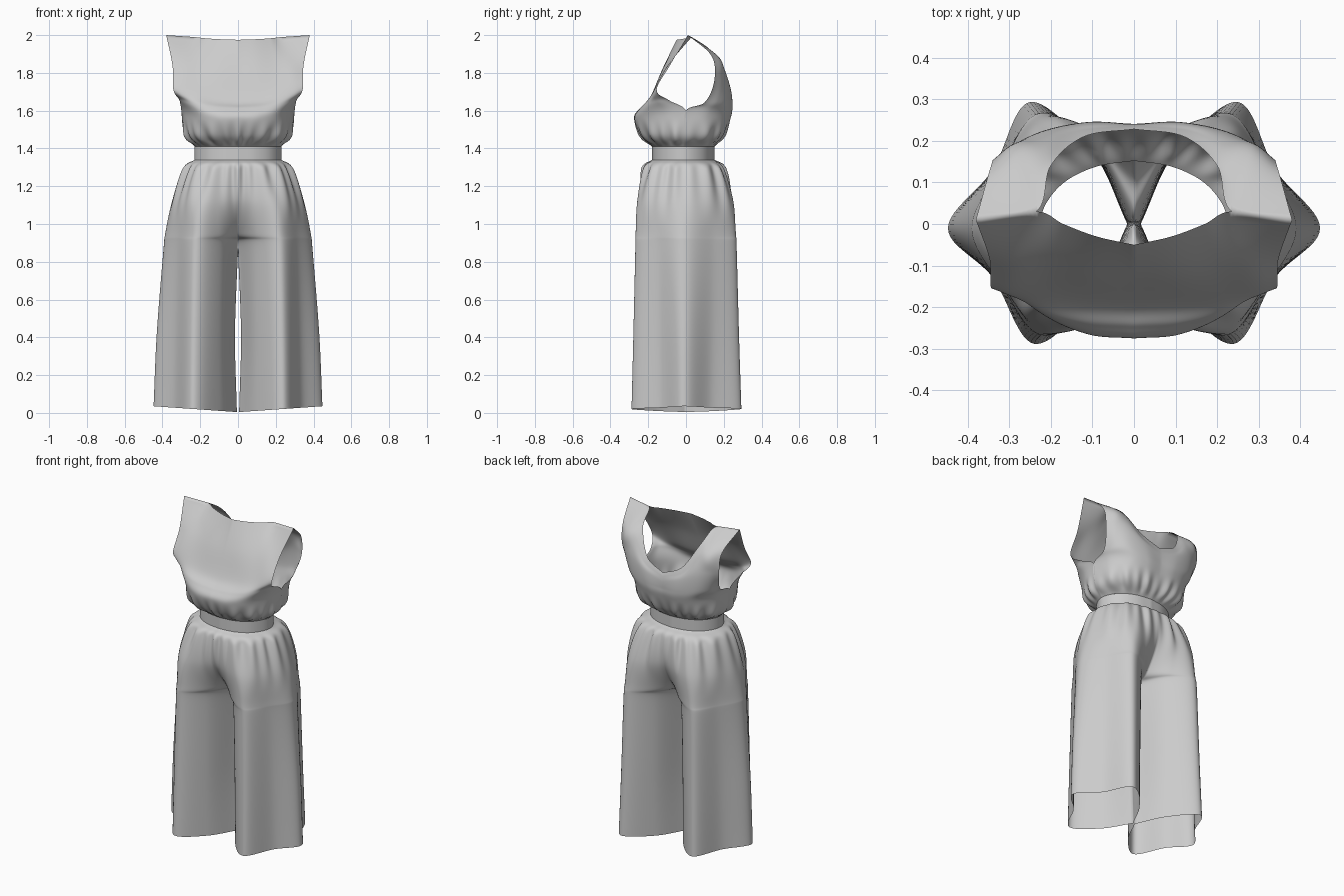
import bpy, bmesh, math


def spline(pts, t):
    """Catmull-Rom point on a list of equal-length tuples, t in 0..1."""
    n = len(pts) - 1
    i = min(int(t * n), n - 1)
    f = t * n - i
    p1, p2 = pts[i], pts[i + 1]
    p0 = pts[i - 1] if i > 0 else [2 * a - b for a, b in zip(p1, p2)]
    p3 = pts[i + 2] if i + 2 <= n else [2 * b - a for a, b in zip(p1, p2)]
    return [0.5 * (2 * b + (c - a) * f + (2 * a - 5 * b + 4 * c - d) * f * f
            + (3 * b - a - 3 * c + d) * f ** 3)
            for a, b, c, d in zip(p0, p1, p2, p3)]


def fade(z, lo, peak, hi):
    if z <= lo or z >= hi:
        return 0
    f = (z - lo) / (peak - lo) if z < peak else (hi - z) / (hi - peak)
    return f * f * (3 - 2 * f)


def gather(p):
    """Small pleats running out of both edges of the waistband."""
    x, y, z = p
    amp = 0.011 * fade(z, 1.41, 1.445, 1.56) + 0.011 * fade(z, 0.98, 1.29, 1.34)
    if amp == 0:
        return p
    a = math.atan2(x, -(y + 0.01))
    r = max(math.hypot(x, y + 0.01), 0.01)
    d = amp * (0.65 * math.cos(22 * a + 0.8 * math.sin(5 * a)) + 0.45 * math.cos(13 * a))
    return [x + x / r * d, y + (y + 0.01) / r * d, z]


def patch(bm, rows, nu, nv, fix=None):
    """Fill a control net with a smooth quad sheet."""
    grid = []
    for j in range(nv + 1):
        v = j / nv
        ctrl = [spline([r[k] for r in rows], v) for k in range(len(rows[0]))]
        line = []
        for i in range(nu + 1):
            p = spline(ctrl, i / nu)
            if fix:
                p = fix(p, i / nu, v, ctrl)
            p = gather(p)
            p[0] = max(p[0], 0)
            line.append(bm.verts.new(p))
        grid.append(line)
    for a, b in zip(grid, grid[1:]):
        for i in range(nu):
            bm.faces.new((a[i], a[i + 1], b[i + 1], b[i]))


def finish(bm, name):
    """Weld, smooth and mirror the half garment."""
    bmesh.ops.remove_doubles(bm, verts=bm.verts, dist=0.0004)
    bmesh.ops.recalc_face_normals(bm, faces=bm.faces)
    for f in bm.faces:
        f.smooth = True
    me = bpy.data.meshes.new(name)
    bm.to_mesh(me)
    bm.free()
    ob = bpy.data.objects.new(name, me)
    bpy.context.collection.objects.link(ob)
    m = ob.modifiers.new("mirror", 'MIRROR')
    m.merge_threshold = 0.001


def level(z, pts):
    return [(x, y, z) for x, y in pts]


# Half waist outline, front centre to back centre
WAIST = [(0, -.18), (.09, -.167), (.165, -.13), (.212, -.072), (.23, -.012),
         (.212, .048), (.165, .102), (.09, .138), (0, .152)]

# Waistband
bm = bmesh.new()
patch(bm, [level(z, WAIST) for z in (1.34, 1.375, 1.41)], 64, 4)
finish(bm, "waistband")

# Bodice: front panel with draped neckline, back panel with scooped neckline
FRONT = [
    level(1.41, WAIST[:5]),
    level(1.47, [(0, -.24), (.1, -.235), (.2, -.19), (.265, -.1), (.285, -.005)]),
    [(0, -.275, 1.56), (.11, -.265, 1.56), (.21, -.215, 1.57), (.28, -.11, 1.59), (.30, 0, 1.60)],
    [(0, -.247, 1.61), (.12, -.24, 1.615), (.22, -.215, 1.63), (.29, -.155, 1.65), (.31, -.09, 1.655)],
    [(0, -.195, 1.66), (.12, -.19, 1.67), (.22, -.18, 1.69), (.295, -.17, 1.70), (.342, -.155, 1.71)],
    [(0, -.125, 1.82), (.1, -.12, 1.825), (.2, -.105, 1.83), (.28, -.095, 1.84), (.347, -.085, 1.84)],
    [(0, -.05, 1.975), (.09, -.03, 1.978), (.17, 0, 1.983), (.235, .03, 1.99), (.38, .01, 2.0)],
]
BACK = [
    level(1.41, WAIST[:3:-1]),
    level(1.47, [(0, .2), (.1, .2), (.2, .165), (.265, .09), (.285, -.005)]),
    [(0, .235, 1.57), (.1, .237, 1.57), (.2, .207, 1.58), (.275, .12, 1.59), (.30, 0, 1.60)],
    [(0, .24, 1.62), (.11, .245, 1.63), (.22, .22, 1.65), (.28, .17, 1.65), (.307, .1, 1.645)],
    [(0, .24, 1.66), (.12, .24, 1.70), (.22, .22, 1.76), (.29, .19, 1.77), (.335, .15, 1.76)],
    [(0, .235, 1.69), (.13, .225, 1.74), (.215, .19, 1.85), (.28, .175, 1.88), (.345, .135, 1.89)],
    [(0, .228, 1.71), (.12, .21, 1.77), (.2, .14, 1.91), (.235, .03, 1.99), (.38, .01, 2.0)],
]


def shoulder(p, u, v, ctrl):
    # straight shared shoulder seam
    if v == 1 and u >= 0.75:
        f = (u - 0.75) * 4
        return [a + (b - a) * f for a, b in zip(ctrl[3], ctrl[4])]
    return p


bm = bmesh.new()
patch(bm, FRONT, 48, 60, shoulder)
patch(bm, BACK, 48, 60, shoulder)
finish(bm, "bodice")

# Wide trousers: waist outline opening into a four-lobed leg section
LEGS = [
    level(1.34, WAIST),
    level(1.295, [(0, -.225), (.11, -.22), (.2, -.185), (.262, -.1), (.29, 0),
                  (.262, .1), (.2, .17), (.11, .2), (0, .208)]),
    level(1.12, [(0, -.215), (.11, -.245), (.215, -.25), (.3, -.15), (.35, -.005),
                 (.3, .14), (.215, .24), (.11, .24), (0, .21)]),
    level(.95, [(0, -.1), (.1, -.21), (.22, -.265), (.315, -.15), (.385, -.01),
                (.315, .14), (.225, .262), (.1, .21), (0, .11)]),
    level(.86, [(0, 0), (.095, -.18), (.225, -.268), (.32, -.145), (.395, -.01),
                (.32, .14), (.23, .268), (.095, .18), (0, 0)]),
    level(.42, [(.016, 0), (.1, -.175), (.235, -.278), (.332, -.135), (.43, -.01),
                (.332, .135), (.24, .28), (.1, .175), (.016, 0)]),
    [(x, y, .004 + .07 * x) for x, y in
     [(.006, 0), (.1, -.17), (.24, -.288), (.34, -.128), (.447, -.01),
      (.34, .13), (.25, .293), (.1, .17), (.006, 0)]],
]


def inseam(p, u, v, ctrl):
    # close the inner leg below the crotch
    if u in (0, 1) and v >= 4 / 6 - 1e-6:
        p[1] = 0
    return p


bm = bmesh.new()
patch(bm, LEGS, 112, 72, inseam)
finish(bm, "trousers")
